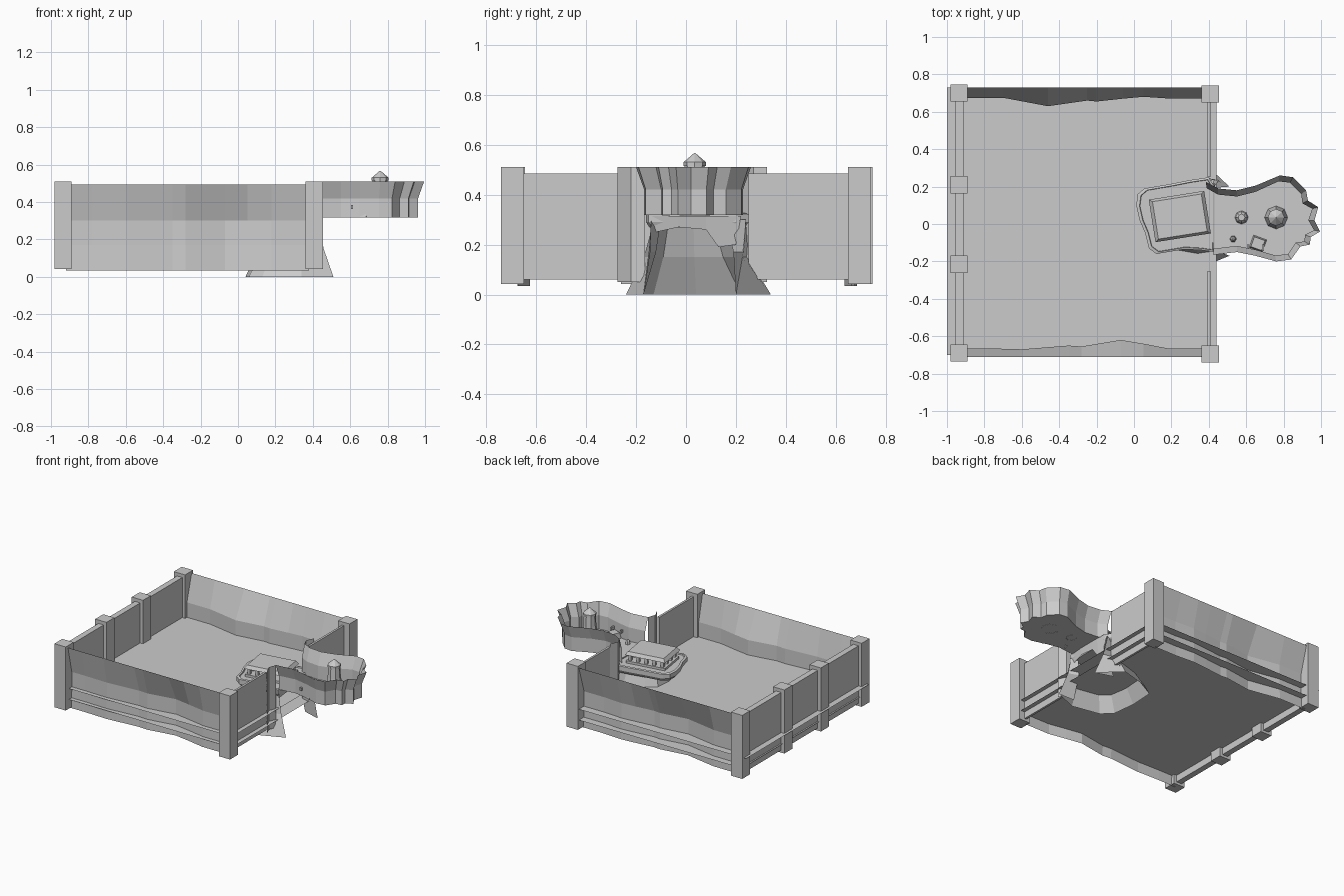
import bpy, bmesh, math
from mathutils import Vector, Matrix

if "Cube" in bpy.data.objects:
    bpy.data.objects.remove(bpy.data.objects["Cube"])


def finish(name, bm):
    me = bpy.data.meshes.new(name)
    bm.to_mesh(me)
    bm.free()
    ob = bpy.data.objects.new(name, me)
    bpy.context.collection.objects.link(ob)
    return ob


def box(name, x0, x1, y0, y1, z0, z1, rot=0, taper=1):
    """Box by its bounds, turned about its own middle, top optionally tapered."""
    bm = bmesh.new()
    bmesh.ops.create_cube(bm, size=1)
    for v in bm.verts:
        k = taper if v.co.z > 0 else 1
        v.co = Vector((v.co.x * (x1 - x0) * k, v.co.y * (y1 - y0) * k, v.co.z * (z1 - z0)))
    ob = finish(name, bm)
    ob.location = ((x0 + x1) / 2, (y0 + y1) / 2, (z0 + z1) / 2)
    ob.rotation_euler.z = rot
    return ob


def loft(name, rows, closed=False, cap=False):
    """Skin between rows of points; cap fills the last row."""
    bm = bmesh.new()
    vs = [[bm.verts.new(p) for p in r] for r in rows]
    n = len(vs[0])
    for a, b in zip(vs, vs[1:]):
        for i in range(n if closed else n - 1):
            j = (i + 1) % n
            bm.faces.new((a[i], a[j], b[j], b[i]))
    if cap:
        bm.faces.new(vs[-1])
    return finish(name, bm)


def sheet(name, pts):
    bm = bmesh.new()
    bm.faces.new([bm.verts.new(p) for p in pts])
    return finish(name, bm)


def lathe(name, x, y, profile, sides=8):
    rows = [[(x + r * math.cos(2 * math.pi * i / sides), y + r * math.sin(2 * math.pi * i / sides), z)
             for i in range(sides)] for r, z in profile]
    return loft(name, rows, True, True)


# courtyard floor and lower deck: thin sheets poking out past the walls
for name, z, x in (("courtyard_floor", .19, -1), ("lower_deck", .11, -.967)):
    sheet(name, [(x, -.70, z), (.44, -.70, z), (.44, .73, z), (x, .73, z)])

# corner and side posts
for x, ys in ((-.935, (-.69, -.215, .21, .70)), (.408, (-.695, .695))):
    for y in ys:
        box("post", x - .046, x + .046, y - .046, y + .046, .042, .51)

# wavy long walls, flaring outward above mid height
front = [(-.92, .665), (-.78, .665), (-.6, .67), (-.35, .65), (-.28, .655), (-.07, .62), (.05, .64), (.18, .665), (.38, .665)]
back = [(-.92, .675), (-.70, .675), (-.46, .63), (-.25, .66), (-.2, .655), (-.06, .67), (.05, .68), (.2, .67), (.38, .67)]
for name, s, pts, top in (("front_wall", -1, front, .71), ("back_wall", 1, back, .73)):
    loft(name, [[(x, s * (y + .005), .035) for x, y in pts],
                [(x, s * y, .17) for x, y in pts],
                [(x, s * y, .30) for x, y in pts],
                [(x, s * top, .495) for x, y in pts]])

# straight end walls, recessed behind the posts
box("left_wall", -.955, -.912, -.68, .68, .06, .485)
box("right_wall_front", .392, .408, -.66, -.25, .06, .485)
box("right_wall_back", .392, .408, .25, .66, .06, .485)

# balcony parapet: flared rocky wall whose ends return along the courtyard wall
rim = [(.43, -.275), (.405, -.22), (.425, -.165), (.55, -.15), (.65, -.17), (.76, -.20), (.84, -.19),
       (.89, -.12), (.94, -.11), (.945, -.07), (.995, -.04), (.965, .02), (.985, .09), (.93, .125),
       (.92, .18), (.85, .25), (.78, .26), (.65, .205), (.55, .18), (.45, .19), (.385, .225), (.365, .27), (.39, .325)]


def inset(p, d):
    """Move a rim point inward toward the balcony's spine."""
    q = Vector(p)
    spine = Vector((min(max(q.x, .4), .72), .02))
    return q + (spine - q).normalized() * d


part = rim[2:21]
foot = [inset(p, .033) for p in part]
loft("balcony_parapet", [[(p.x, p.y, .318) for p in foot],
                         [(p.x, p.y, .42) for p in foot],
                         [(p[0], p[1], .51) for p in part]])
sheet("balcony_floor", [(p.x, p.y, .318) for p in foot])
for name, pts in (("front_return", rim[:3]), ("back_return", rim[20:])):
    loft(name, [[(x, y, .05) for x, y in pts], [(x, y, .51) for x, y in pts]])

# rock base: cone-like shell with an open bottom, opening to the right under the balcony
low = [(.51, -.17), (.34, -.24), (.13, -.20), (.06, -.13), (.04, .04), (.05, .22), (.14, .28), (.36, .34), (.51, .20)]
high = [(.43, -.14), (.34, -.13), (.22, -.11), (.17, -.07), (.15, .03), (.16, .11), (.22, .16), (.34, .20), (.43, .24)]
mid = [(a * .35 + c * .65, b * .35 + d * .65) for (a, b), (c, d) in zip(low, high)]
loft("rock_base", [[(x, y, 0) for x, y in low],
                   [(x, y, .15) for x, y in mid],
                   [(x, y, .29) for x, y in high]])
# inner jambs and the lintel over the opening
loft("front_jamb", [[(.51, -.17, 0), (.45, -.145, .17), (.43, -.14, .30)],
                    [(.38, -.17, 0), (.38, -.12, .17), (.40, -.10, .30)]])
loft("back_jamb", [[(.51, .20, 0), (.45, .23, .17), (.43, .24, .30)],
                   [(.38, .24, 0), (.38, .19, .17), (.40, .16, .30)]])
loft("arch_lintel", [[(.42, -.12, .25), (.43, -.03, .27), (.43, .08, .26), (.42, .13, .19), (.42, .20, .20)],
                     [(.43, -.14, .315), (.44, -.03, .315), (.44, .08, .315), (.44, .14, .315), (.43, .22, .315)]])

# overhanging rounded rock platform with a raised lip, running on into the balcony floor
ledge = [(.43, -.15), (.36, -.14), (.27, -.135), (.12, -.16), (.08, -.13), (.06, -.05), (.03, .02), (.012, .10),
         (.02, .16), (.055, .19), (.20, .215), (.30, .235), (.40, .25), (.43, .20)]
c = Vector((.30, .04))
ring = [Vector(p) for p in ledge]
for_rows = ((.93, .268), (1, .29), (1, .322), (.94, .326), (.93, .316))
loft("rock_platform", [[(*(c + (p - c) * k), z) for p in ring] for k, z in for_rows], True, True)
sheet("platform_underside", [(*(c + (p - c) * .93), .268) for p in ring])

# small open shelter on the platform: base, pillars, tapered roof
a = math.radians(9)
cx, cy, dz = .245, .04, -.012
box("shelter_base", cx - .145, cx + .145, cy - .11, cy + .11, .318 + dz, .345 + dz, a)
box("shelter_roof", cx - .15, cx + .15, cy - .115, cy + .115, .388 + dz, .412 + dz, a, .88)
spots = [(-.12 + i * .06, s * .09) for i in range(5) for s in (-1, 1)]
spots += [(s * .12, y) for s in (-1, 1) for y in (-.03, .03)]
for spot in spots:
    d = Matrix.Rotation(a, 2) @ Vector(spot)
    box("shelter_pillar", cx + d.x - .01, cx + d.x + .01, cy + d.y - .01, cy + d.y + .01, .34 + dz, .39 + dz, a)

# balcony pillar with pointed cap, stumps and a loose block
lathe("tall_pillar", .76, .035, [(.062, .317), (.045, .44), (.04, .515), (.045, .515), (.045, .53), (.002, .567)])
lathe("stump", .575, .035, [(.036, .317), (.03, .36), (.018, .375)])
lathe("small_stump", .53, -.08, [(.018, .317), (.015, .34), (.005, .35)], 6)
box("loose_block", .625, .70, -.14, -.07, .318, .36, -.35, .8)
# two little pegs through the parapet
for x in (.61, .69):
    box("wall_peg", x - .006, x + .006, -.145, -.11, .362, .383)
